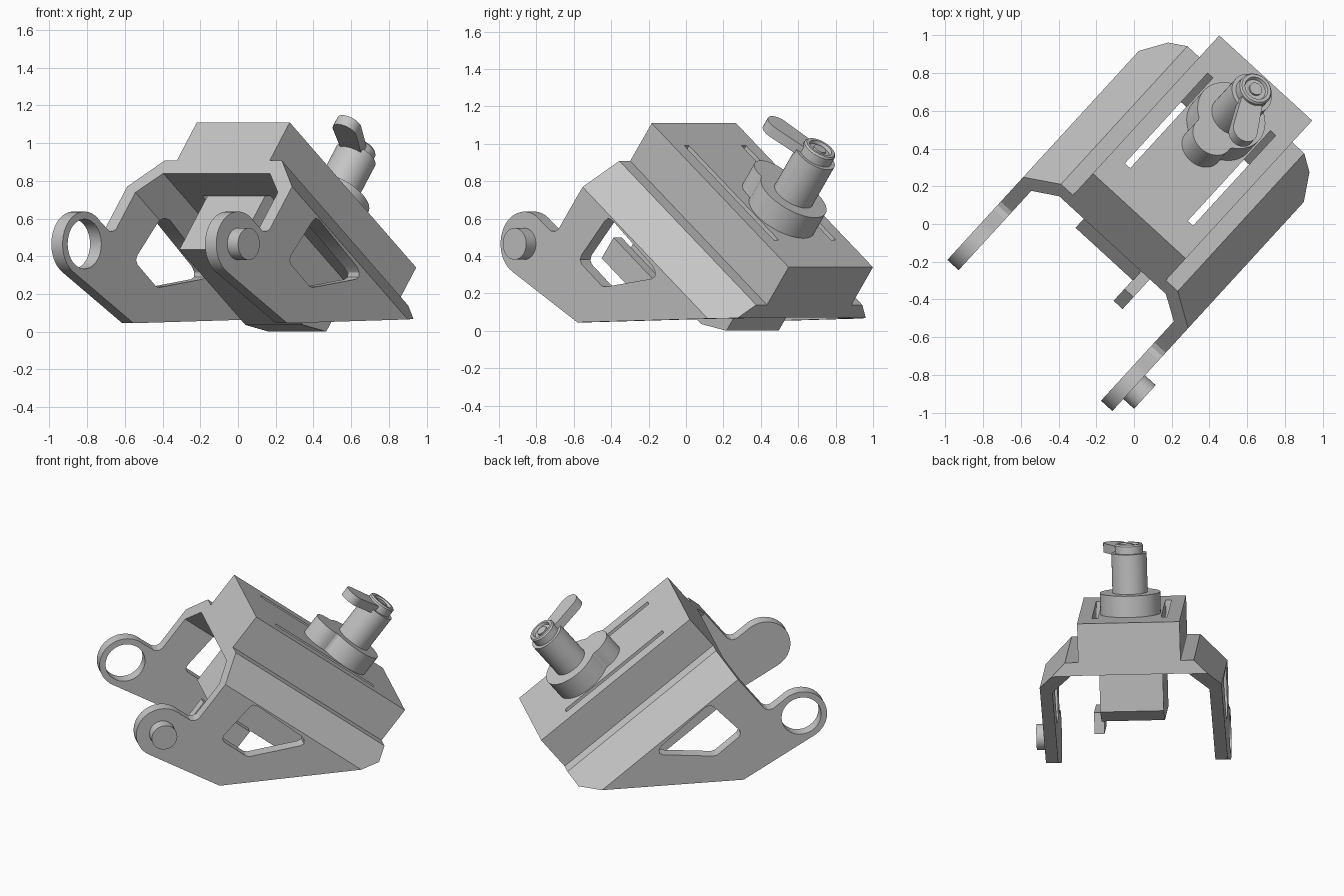
import bpy, bmesh
from math import sin, cos, pi, radians, sqrt
from mathutils import Matrix, Vector

old = bpy.data.objects.get("Cube")
if old:
    bpy.data.objects.remove(old, do_unlink=True)

gray = bpy.data.materials.new("plain_gray")
gray.use_nodes = True
COLOR = (0.56, 0.56, 0.56, 1)
gray.diffuse_color = COLOR
gray.node_tree.nodes["Principled BSDF"].inputs["Base Color"].default_value = COLOR

# Upright frame: x = width, y = backwards, z = up, turned on the ground
UPRIGHT = Matrix.Rotation(radians(-42.5), 4, 'Z') @ Matrix.Translation((-0.008, 0, 0))
# Sloped frame: origin on the housing's top front edge, y down the slope, z out of the top
SLOPE = UPRIGHT @ Matrix.Translation((0, 0.05, 1.11)) @ Matrix.Rotation(radians(-37.8), 4, 'X')


def finish(name, bm, frame):
    bmesh.ops.remove_doubles(bm, verts=bm.verts, dist=1e-5)
    bmesh.ops.recalc_face_normals(bm, faces=bm.faces)
    bm.transform(frame)
    me = bpy.data.meshes.new(name)
    bm.to_mesh(me)
    bm.free()
    me.materials.append(gray)
    ob = bpy.data.objects.new(name, me)
    bpy.context.collection.objects.link(ob)
    return ob


def prism(name, outline, lo, hi, axis, frame):
    """Extrude a 2D outline along one axis of a frame."""
    bm = bmesh.new()
    base = []
    for a, b in outline:
        co = [a, b]
        co.insert("xyz".index(axis), lo)
        base.append(bm.verts.new(co))
    face = bm.faces.new(base)
    out = bmesh.ops.extrude_face_region(bm, geom=[face])
    move = Vector([hi - lo if k == axis else 0 for k in "xyz"])
    bmesh.ops.translate(bm, vec=move, verts=[v for v in out["geom"] if isinstance(v, bmesh.types.BMVert)])
    return finish(name, bm, frame)


def lathe(name, profile, center, frame):
    bm = bmesh.new()
    vs = [bm.verts.new((r, 0, h)) for r, h in profile]
    edges = [bm.edges.new(pair) for pair in zip(vs, vs[1:])]
    bmesh.ops.spin(bm, geom=vs + edges, cent=(0, 0, 0), axis=(0, 0, 1), angle=2 * pi, steps=40)
    return finish(name, bm, frame @ Matrix.Translation(center))


def arc(cx, cy, r, start, end, steps):
    angles = [radians(start + (end - start) * i / steps) for i in range(steps + 1)]
    return [(cx + r * cos(t), cy + r * sin(t)) for t in angles]


def circle(cx, cy, r):
    return arc(cx, cy, r, 0, 360, 40)[:-1]


def rect(x0, x1, y0, y1):
    return [(x0, y0), (x1, y0), (x1, y1), (x0, y1)]


def combine(target, cutter, operation):
    mod = target.modifiers.new("cut", 'BOOLEAN')
    mod.operation, mod.object, mod.solver = operation, cutter, 'EXACT'
    bpy.context.view_layer.objects.active = target
    bpy.ops.object.modifier_apply(modifier=mod.name)
    bpy.data.objects.remove(cutter, do_unlink=True)


# Housing with wings and legs: a cross-section run down the slope
half = [(0.334, 0), (0.334, -0.255), (0.42, -0.255), (0.593, -0.431),
        (0.593, -1.6), (0.512, -1.6), (0.512, -0.47), (0.383, -0.342)]
section = half + [(-x, z) for x, z in reversed(half)]
housing = prism("housing", section, -0.9, 1.256, 'y', SLOPE)

# Trim it to the side outline with the round lug ends
EYE = (-0.637, 0.465)
side = [(1.4, 0.6), (0.173, 1.268), (-0.37, 0.568), (-0.39, 0.543), (-0.415, 0.531), (-0.445, 0.535)]
side += arc(*EYE, 0.172, 45, 240, 24) + [(-0.252, 0.045), (1.4, 0.08)]
combine(housing, prism("side_trim", side, -1, 1, 'x', UPRIGHT), 'INTERSECT')

# Windows through both legs
window = [(-0.055, 0.585), (-0.03, 0.602), (0, 0.592), (0.295, 0.345), (0.312, 0.315), (0.31, 0.29),
          (0.285, 0.278), (-0.05, 0.235), (-0.075, 0.24), (-0.22, 0.355), (-0.232, 0.38), (-0.222, 0.405)]
combine(housing, prism("window_cut", window, -1, 1, 'x', UPRIGHT), 'DIFFERENCE')

# Eyelet in one leg, and the two long slots in the housing top
combine(housing, prism("eyelet_cut", circle(*EYE, 0.132), -0.8, -0.3, 'x', UPRIGHT), 'DIFFERENCE')
for sign in (-1, 1):
    slot = rect(sign * 0.207, sign * 0.245, 0.196, 1.018)
    combine(housing, prism("slot_cut", slot, -0.5, 0.2, 'z', SLOPE), 'DIFFERENCE')

# Pin on the closed lug
pin = prism("pin", circle(*EYE, 0.085), 0.56, 0.67, 'x', UPRIGHT)

# Sliding block under the housing with a small side tab
block = prism("sliding_block", [(0.196, -0.33), (1.016, -0.33), (1.016, -0.616), (0.85, -0.7), (0.196, -0.7)],
              -0.207, 0.207, 'x', SLOPE)
tab = prism("block_tab", rect(0.108, 0.5, -0.83, -0.69), 0.203, 0.268, 'x', SLOPE)

# Knob base: a disc with a smaller lobe up the slope
KNOB_Y = 0.807


def base_radius(t, disc=0.197, lobe=0.115, gap=0.187):
    c = -gap * sin(t)
    reach = c * c - gap * gap + lobe * lobe
    return max(disc, c + sqrt(reach)) if reach > 0 and c > 0 else disc


turns = [2 * pi * i / 96 for i in range(96)]
outline = [(base_radius(t) * cos(t), KNOB_Y + base_radius(t) * sin(t)) for t in turns]
knob_base = prism("knob_base", outline, -0.01, 0.14, 'z', SLOPE)

# Stem with a recessed hub on top
stem = lathe("knob_stem", [(0, 0.1), (0.115, 0.1), (0.115, 0.4), (0.092, 0.4), (0.092, 0.45), (0.084, 0.46),
                           (0.066, 0.46), (0.06, 0.442), (0.036, 0.442), (0.036, 0.454), (0, 0.454)],
             (0, KNOB_Y, 0), SLOPE)

# Four-armed handle
handle = None
for angle, length in ((28, 0.385), (114, 0.33), (208, 0.385), (294, 0.33)):
    r = 0.07
    arm = arc(length - r, 0, r, -90, 90, 14) + [(0.05, 0.06), (-0.03, 0.03), (-0.03, -0.03), (0.05, -0.06)]
    turned = SLOPE @ Matrix.Translation((0, KNOB_Y, 0)) @ Matrix.Rotation(radians(angle), 4, 'Z')
    part = prism("knob_handle", arm, 0.375, 0.436, 'z', turned)
    if handle:
        combine(handle, part, 'UNION')
    else:
        handle = part

# Shading: smooth curves, crisp edges
bpy.ops.object.select_all(action='DESELECT')
for ob in (housing, pin, block, tab, knob_base, stem, handle):
    ob.select_set(True)
bpy.context.view_layer.objects.active = housing
bpy.ops.object.shade_smooth_by_angle(angle=radians(25))
